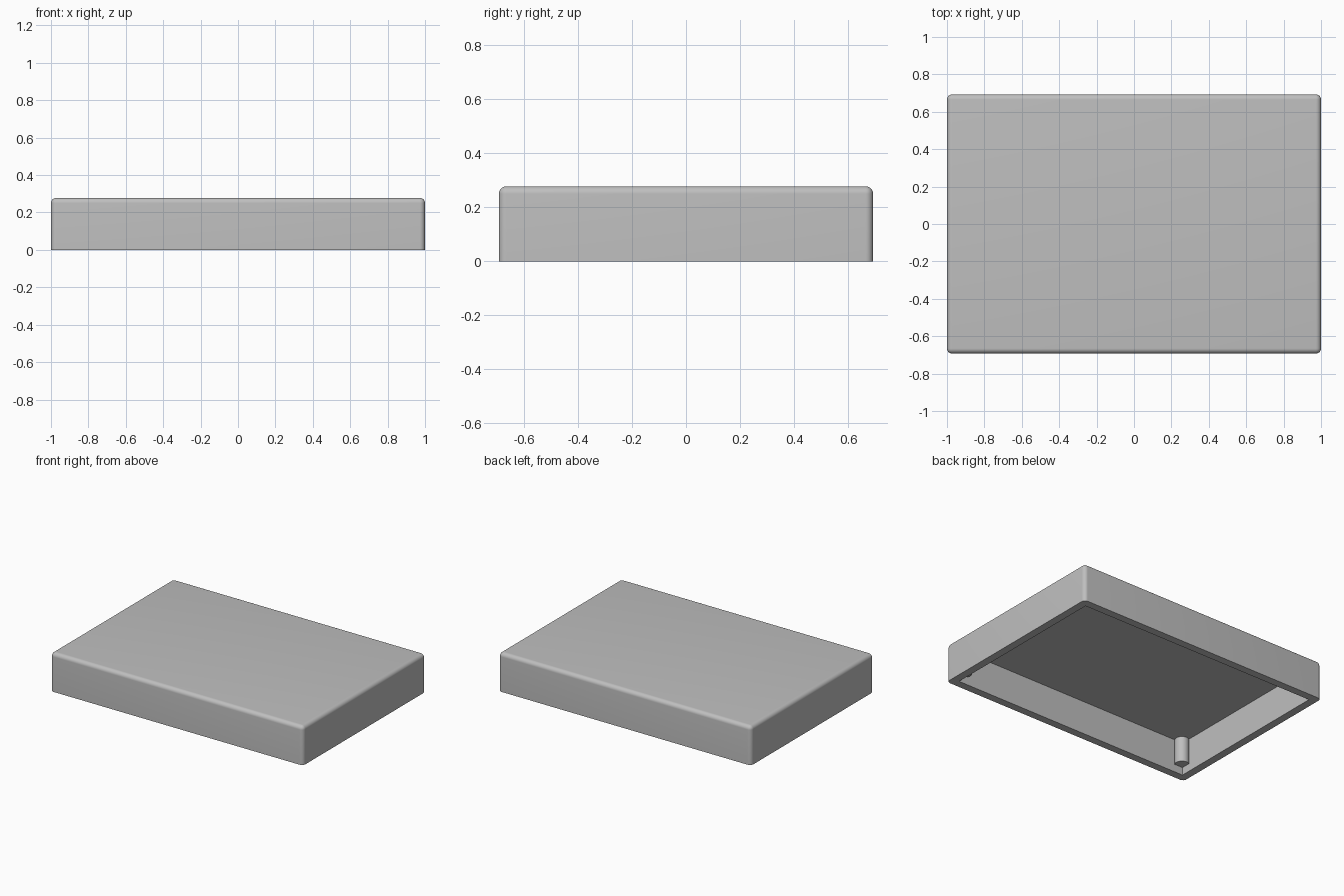
import bpy
import bmesh

if "Cube" in bpy.data.objects:
    bpy.data.objects.remove(bpy.data.objects["Cube"], do_unlink=True)

HALF_X, HALF_Y, HEIGHT = 1.0, 0.693, 0.278
WALL, CEILING, FILLET = 0.056, 0.239, 0.028
PEG_X, PEG_Y, PEG_RADIUS, PEG_END = 0.917, 0.61, 0.047, 0.056

grey = bpy.data.materials.new("light_grey")
grey.use_nodes = True
colour = (0.52, 0.52, 0.52, 1)
grey.diffuse_color = colour
grey.node_tree.nodes["Principled BSDF"].inputs["Base Color"].default_value = colour


def box(name, half_x, half_y, bottom, top):
    bpy.ops.mesh.primitive_cube_add(size=2, location=(0, 0, 0))
    obj = bpy.context.object
    obj.name = name
    for v in obj.data.vertices:
        v.co.x *= half_x
        v.co.y *= half_y
        v.co.z = top if v.co.z > 0 else bottom
    return obj


def smooth(obj):
    bpy.ops.object.select_all(action="DESELECT")
    obj.select_set(True)
    bpy.context.view_layer.objects.active = obj
    bpy.ops.object.shade_smooth_by_angle(angle=0.6)


# Outer shell, rounded everywhere except along the open bottom rim
shell = box("lid_shell", HALF_X, HALF_Y, 0, HEIGHT)
bm = bmesh.new()
bm.from_mesh(shell.data)
edges = [e for e in bm.edges if any(v.co.z > HEIGHT / 2 for v in e.verts)]
bmesh.ops.bevel(bm, geom=edges, offset=FILLET, offset_type="OFFSET",
                segments=8, profile=0.5, affect="EDGES")
bm.to_mesh(shell.data)
bm.free()

# Square-cornered hollow underneath
cutter = box("hollow_cutter", HALF_X - WALL, HALF_Y - WALL, -0.1, CEILING)
cutter.hide_render = True
cut = shell.modifiers.new("hollow", "BOOLEAN")
cut.operation = "DIFFERENCE"
cut.solver = "EXACT"
cut.object = cutter
bpy.context.view_layer.objects.active = shell
bpy.ops.object.modifier_apply(modifier=cut.name)
bpy.data.objects.remove(cutter, do_unlink=True)
shell.data.materials.clear()
shell.data.materials.append(grey)
smooth(shell)

# Round pegs in the four inner corners
peg_top = CEILING + 0.01
for x, side in ((PEG_X, "left"), (-PEG_X, "right")):
    for y, end in ((-PEG_Y, "front"), (PEG_Y, "back")):
        bpy.ops.mesh.primitive_cylinder_add(
            vertices=48, radius=PEG_RADIUS, depth=peg_top - PEG_END,
            location=(x, y, (peg_top + PEG_END) / 2))
        peg = bpy.context.object
        peg.name = f"{end}_{side}_peg"
        peg.data.materials.append(grey)
        smooth(peg)
